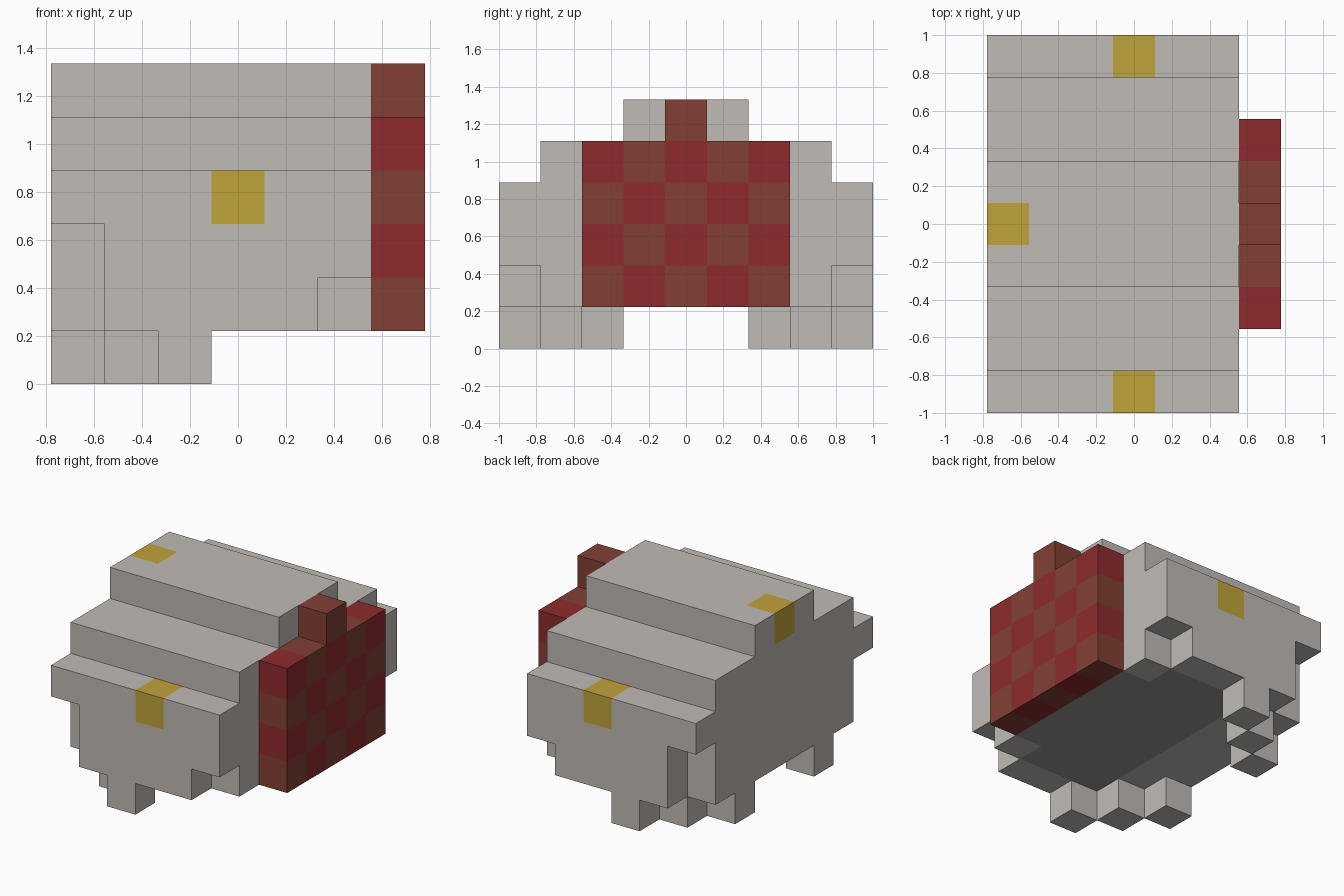
import bpy, bmesh, math
from mathutils import Vector

cube = bpy.data.objects.get("Cube")
if cube:
    bpy.data.objects.remove(cube, do_unlink=True)

U = 2 / 9                      # block size
NX, NY = 7, 9                  # grid size in blocks


def srgb(r, g, b):
    def lin(c):
        c /= 255
        return c / 12.92 if c <= 0.04045 else ((c + 0.055) / 1.055) ** 2.4
    return (lin(r), lin(g), lin(b), 1.0)


def material(name, rgb):
    m = bpy.data.materials.new(name)
    m.use_nodes = True
    m.diffuse_color = srgb(*rgb)
    m.node_tree.nodes["Principled BSDF"].inputs["Base Color"].default_value = m.diffuse_color
    return m


stone = material("pale_stone", (192, 187, 182))
dark = material("dark_stone", (150, 149, 146))
yellow = material("mustard_yellow", (192, 164, 58))
red = material("deep_red", (141, 43, 45))
brown = material("red_brown", (130, 64, 52))


def block(xs, ys, zs):
    return {(x, y, z) for x in xs for y in ys for z in zs}


# Stepped body with cut corners
body = block(range(6), range(9), range(1, 4))
body |= block(range(6), range(1, 8), [4])
body |= block(range(6), range(3, 6), [5])
body -= block([0], [0, 8], [1, 2]) | block([5], [0, 8], [1])

# Diagonal rows of feet, mirrored front to back
front_feet = {(2 - i, i, 0) for i in range(3)}
back_feet = {(x, NY - 1 - y, z) for x, y, z in front_feet}

# Chequered end panel with a single block on top
panel = block([6], range(2, 7), range(1, 5)) | {(6, 4, 5)}

solid = body | front_feet | back_feet | panel
accents = {(3, 0, 3), (3, 8, 3), (0, 4, 5)}


def body_rule(cell, axis, sign):
    x, y, z = cell
    if cell in accents:
        return 1
    underside = axis == 2 and sign < 0 and z == 1
    if underside and ((2 <= x <= 4 and 1 <= y <= 7) or (x == 5 and 2 <= y <= 6)):
        return 2
    return 0


def panel_rule(cell, axis, sign):
    return (cell[1] + cell[2]) % 2


def build(name, cells, mats, rule):
    """Outer skin of a set of blocks, coloured by rule."""
    bm = bmesh.new()
    for cell in sorted(cells):
        centre = Vector(cell) + Vector((0.5, 0.5, 0.5))
        for axis in range(3):
            for sign in (-1, 1):
                n = Vector((0, 0, 0))
                n[axis] = sign
                if tuple(int(c + d) for c, d in zip(cell, n)) in solid:
                    continue
                a = Vector((0, 0, 0))
                a[(axis + 1) % 3] = 0.5
                b = n.cross(a)
                mid = centre + n * 0.5
                corners = [mid - a - b, mid + a - b, mid + a + b, mid - a + b]
                face = bm.faces.new([
                    bm.verts.new(((p.x - NX / 2) * U, (p.y - NY / 2) * U, p.z * U))
                    for p in corners])
                face.material_index = rule(cell, axis, sign)
    bmesh.ops.remove_doubles(bm, verts=bm.verts[:], dist=0.001)
    bmesh.ops.dissolve_limit(bm, angle_limit=math.radians(1), verts=bm.verts[:],
                             edges=bm.edges[:], delimit={'MATERIAL'})
    mesh = bpy.data.meshes.new(name)
    bm.to_mesh(mesh)
    bm.free()
    for m in mats:
        mesh.materials.append(m)
    obj = bpy.data.objects.new(name, mesh)
    bpy.context.collection.objects.link(obj)
    return obj


build("stepped_body", body, [stone, yellow, dark], body_rule)
build("front_feet", front_feet, [stone], lambda *args: 0)
build("back_feet", back_feet, [stone], lambda *args: 0)
build("chequered_panel", panel, [red, brown], panel_rule)
